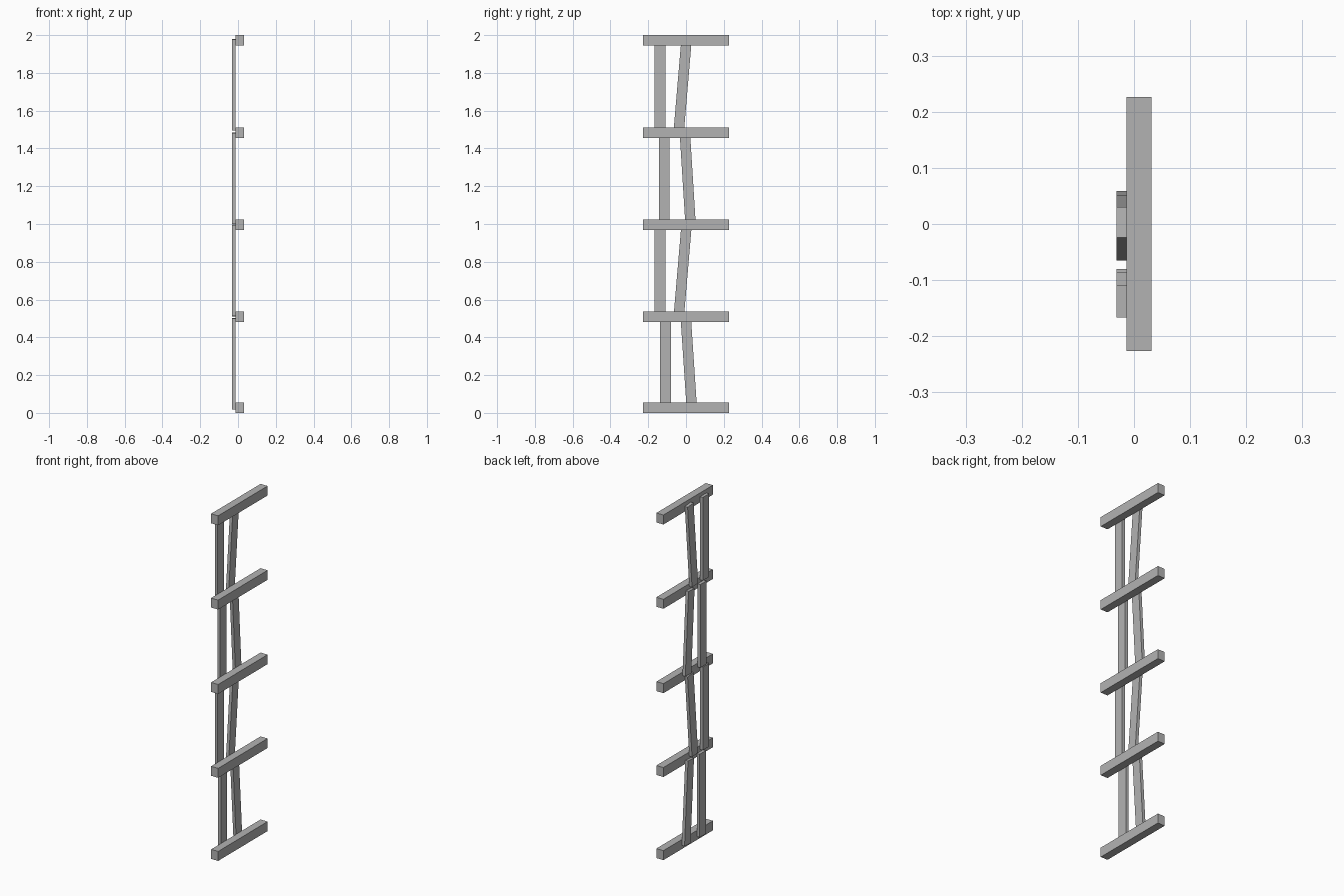
import bpy
import math

if "Cube" in bpy.data.objects:
    bpy.data.objects.remove(bpy.data.objects["Cube"])

# Dark grey for every part
grey = bpy.data.materials.new("dark_grey")
grey.diffuse_color = (0.45, 0.45, 0.45, 1)
grey.use_nodes = True
grey.node_tree.nodes["Principled BSDF"].inputs["Base Color"].default_value = grey.diffuse_color


def box(name, size, center, tilt=0.0):
    bpy.ops.mesh.primitive_cube_add(size=1, location=center, rotation=(tilt, 0, 0))
    ob = bpy.context.object
    ob.name = name
    ob.scale = size
    ob.data.materials.append(grey)
    return ob


# Horizontal rungs
RUNG_H = 0.055
for i, z in enumerate((0.0275, 0.509, 0.995, 1.484, 1.9725)):
    box(f"rung_{i}", (0.045, 0.453, RUNG_H), (0.0087, 0, z))

# Back slats between rungs: (centre z, straight slat y, leaning slat bottom y, top y)
SLAT_X, SLAT_T, SLAT_W, SLAT_L = -0.0225, 0.018, 0.057, 0.482
bays = [
    (0.260, -0.109, 0.031, -0.001),
    (0.754, -0.138, -0.038, 0.003),
    (1.241, -0.115, 0.024, -0.006),
    (1.737, -0.138, -0.038, 0.003),
]
for i, (z, y, y0, y1) in enumerate(bays):
    box(f"straight_slat_{i}", (SLAT_T, SLAT_W, SLAT_L), (SLAT_X, y, z))
    box(f"leaning_slat_{i}", (SLAT_T, SLAT_W - 0.002, SLAT_L),
        (SLAT_X, (y0 + y1) / 2, z), -math.atan2(y1 - y0, SLAT_L))
